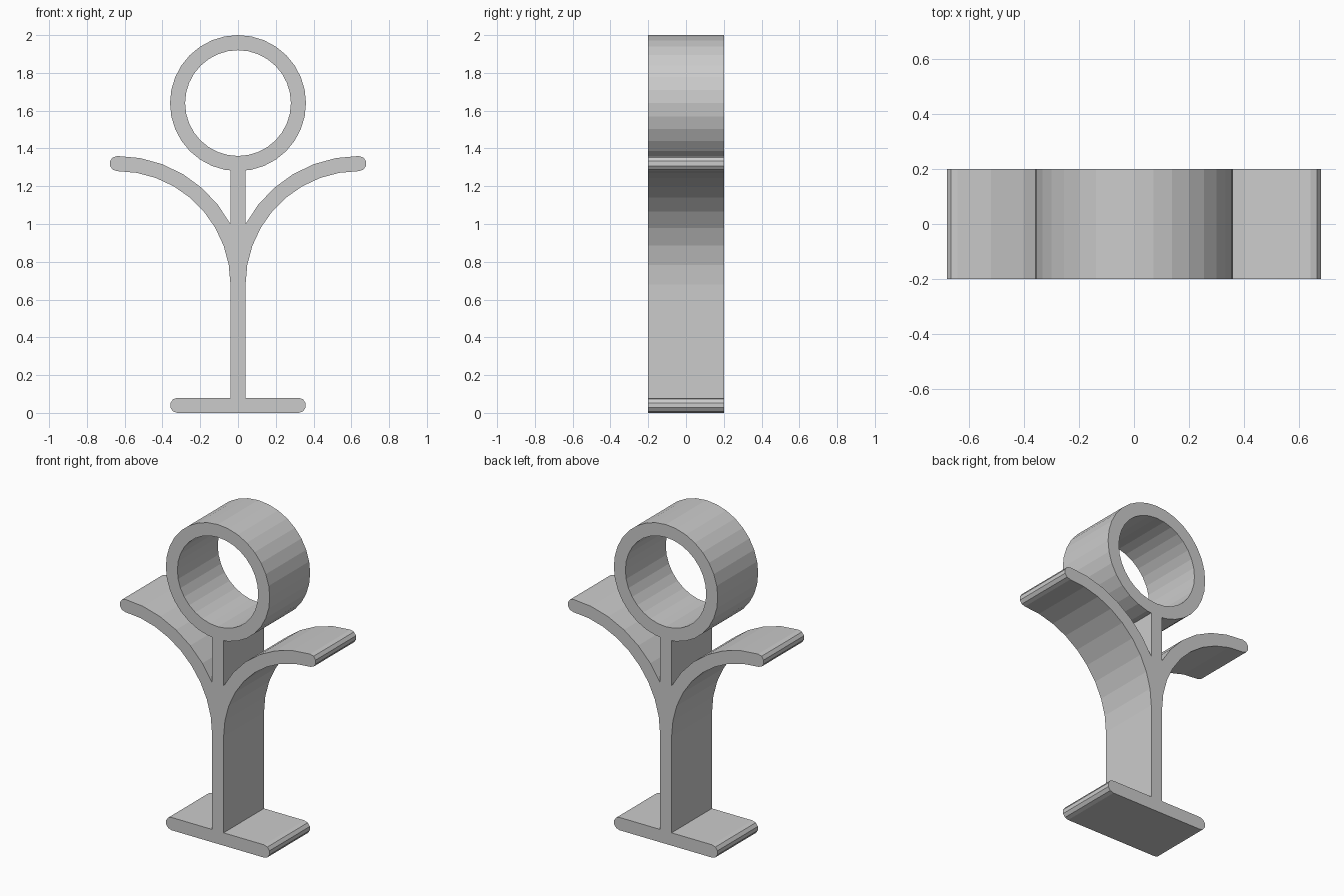
import bpy
import bmesh
from math import sin, cos, pi, acos, radians

cube = bpy.data.objects.get("Cube")
if cube:
    bpy.data.objects.remove(cube, do_unlink=True)

DEPTH = 0.4      # front to back
T = 0.08         # wall thickness of every part
H = T / 2

grey = bpy.data.materials.new("light_grey")
grey.use_nodes = True
grey.diffuse_color = (0.6, 0.6, 0.6, 1)
grey.node_tree.nodes["Principled BSDF"].inputs["Base Color"].default_value = (0.6, 0.6, 0.6, 1)


def arc(cx, cz, r, start, end, steps):
    """Points on an arc in the x-z plane, angles in radians."""
    angles = [start + (end - start) * i / steps for i in range(steps + 1)]
    return [(cx + r * cos(a), cz + r * sin(a)) for a in angles]


def extrude_faces(name, polygons):
    """Extrude flat x-z polygons through the full depth."""
    bm = bmesh.new()
    for points in polygons:
        bm.faces.new([bm.verts.new((x, -DEPTH / 2, z)) for x, z in points])
    bmesh.ops.remove_doubles(bm, verts=bm.verts, dist=1e-5)
    result = bmesh.ops.extrude_face_region(bm, geom=bm.faces[:], use_keep_orig=True)
    moved = [g for g in result["geom"] if isinstance(g, bmesh.types.BMVert)]
    bmesh.ops.translate(bm, verts=moved, vec=(0, DEPTH, 0))
    bmesh.ops.recalc_face_normals(bm, faces=bm.faces)
    mesh = bpy.data.meshes.new(name)
    bm.to_mesh(mesh)
    bm.free()
    mesh.materials.append(grey)
    obj = bpy.data.objects.new(name, mesh)
    bpy.context.collection.objects.link(obj)
    return obj


# Base plate with rounded ends
half_base = 0.32
extrude_faces("base", [arc(half_base, H, H, -pi / 2, pi / 2, 5)
                       + arc(-half_base, H, H, pi / 2, 1.5 * pi, 5)])

# Ring on top
ring_z, outer_r, segments = 1.64, 0.36, 32
outer = arc(0, ring_z, outer_r, 0, 2 * pi, segments)
inner = arc(0, ring_z, outer_r - T, 0, 2 * pi, segments)
extrude_faces("ring", [(outer[i], outer[i + 1], inner[i + 1], inner[i])
                       for i in range(segments)])

# Stem, its top fitted to the underside of the ring
neck_z = ring_z - outer_r
extrude_faces("stem", [[(-H, T), (H, T), (H, neck_z + 0.004),
                        (0, neck_z), (-H, neck_z + 0.004)]])

# Curved arms that branch off the stem and end in a rounded tip
arm_x, arm_z, inside_r = 0.64, 0.68, 0.6
outside_r = inside_r + T
branch = pi - acos((arm_x - H) / outside_r)
profile = (arc(arm_x, arm_z, inside_r, pi, pi / 2, 9)
           + arc(arm_x, arm_z + inside_r + H, H, -pi / 2, pi / 2, 5)[1:-1]
           + arc(arm_x, arm_z, outside_r, pi / 2, branch, 6))
for name, side in (("left_arm", 1), ("right_arm", -1)):
    extrude_faces(name, [[(side * x, z) for x, z in profile]])
